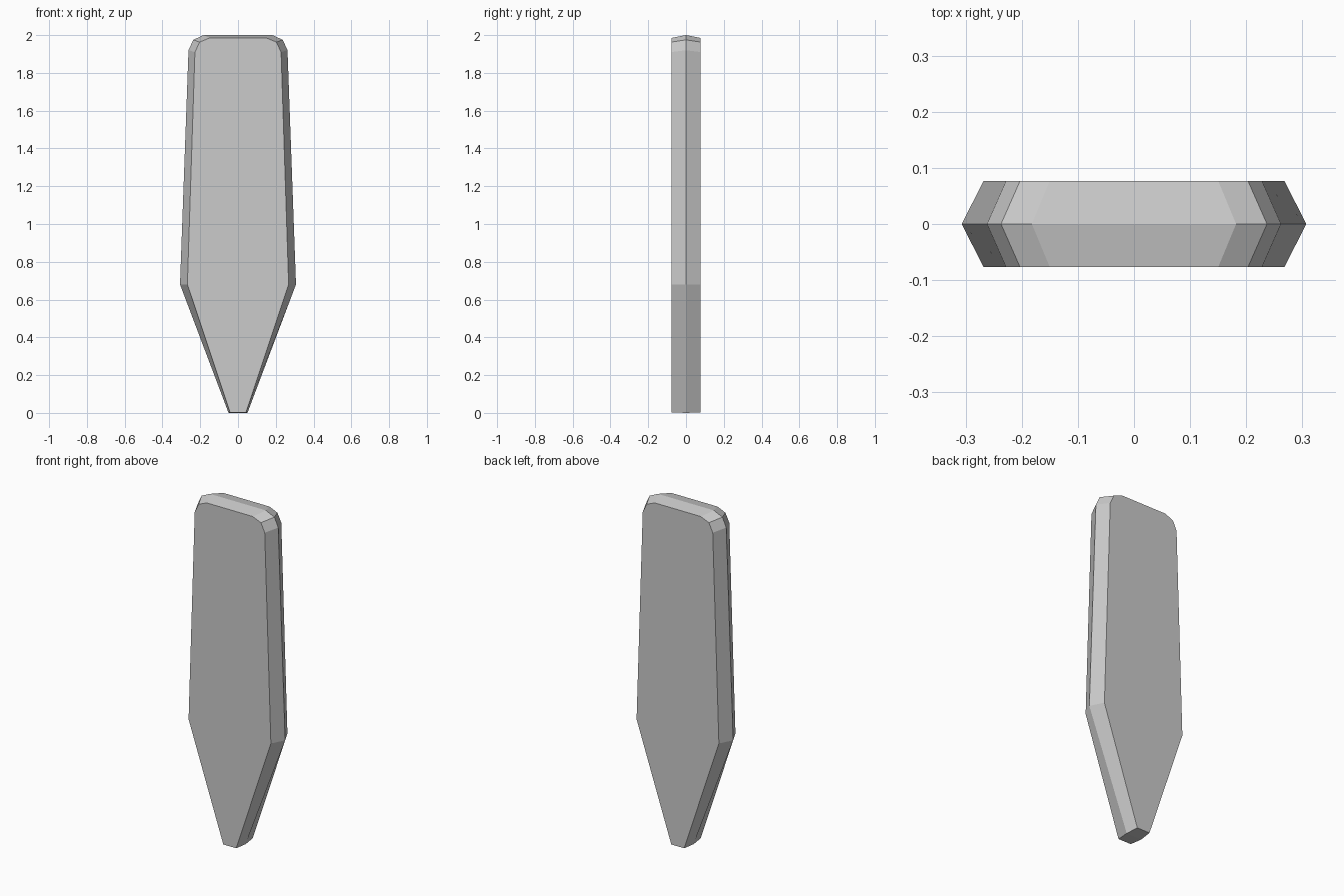
import bpy
import bmesh

cube = bpy.data.objects.get("Cube")
if cube:
    bpy.data.objects.remove(cube, do_unlink=True)

# Plain grey material
grey = bpy.data.materials.new("plain grey")
grey.use_nodes = True
colour = (0.6, 0.6, 0.6, 1)
grey.diffuse_color = colour
grey.node_tree.nodes["Principled BSDF"].inputs["Base Color"].default_value = colour

# Half outlines (x, z) from the tip upwards: widest middle ridge and smaller flat face
ridge = [(0.05, 0), (0.307, 0.68), (0.262, 1.92), (0.237, 1.975), (0.182, 2.0)]
face = [(0.042, 0.003), (0.268, 0.68), (0.228, 1.91), (0.203, 1.963), (0.15, 1.985)]
HALF_DEPTH = 0.077

bm = bmesh.new()


def ring(half, y):
    """Mirror a half outline into a closed ring of vertices."""
    outline = half + [(-x, z) for x, z in reversed(half)]
    return [bm.verts.new((x, y, z)) for x, z in outline]


# Front face, middle ridge and back face joined by bevelled sides
rings = [ring(face, -HALF_DEPTH), ring(ridge, 0), ring(face, HALF_DEPTH)]
for a, b in zip(rings, rings[1:]):
    for i in range(len(a)):
        j = (i + 1) % len(a)
        bm.faces.new((a[i], a[j], b[j], b[i]))
bm.faces.new(rings[0])
bm.faces.new(rings[-1])
bmesh.ops.recalc_face_normals(bm, faces=bm.faces)

# Tapered slab
mesh = bpy.data.meshes.new("tapered_slab")
bm.to_mesh(mesh)
bm.free()
mesh.materials.append(grey)
slab = bpy.data.objects.new("tapered_slab", mesh)
bpy.context.collection.objects.link(slab)
